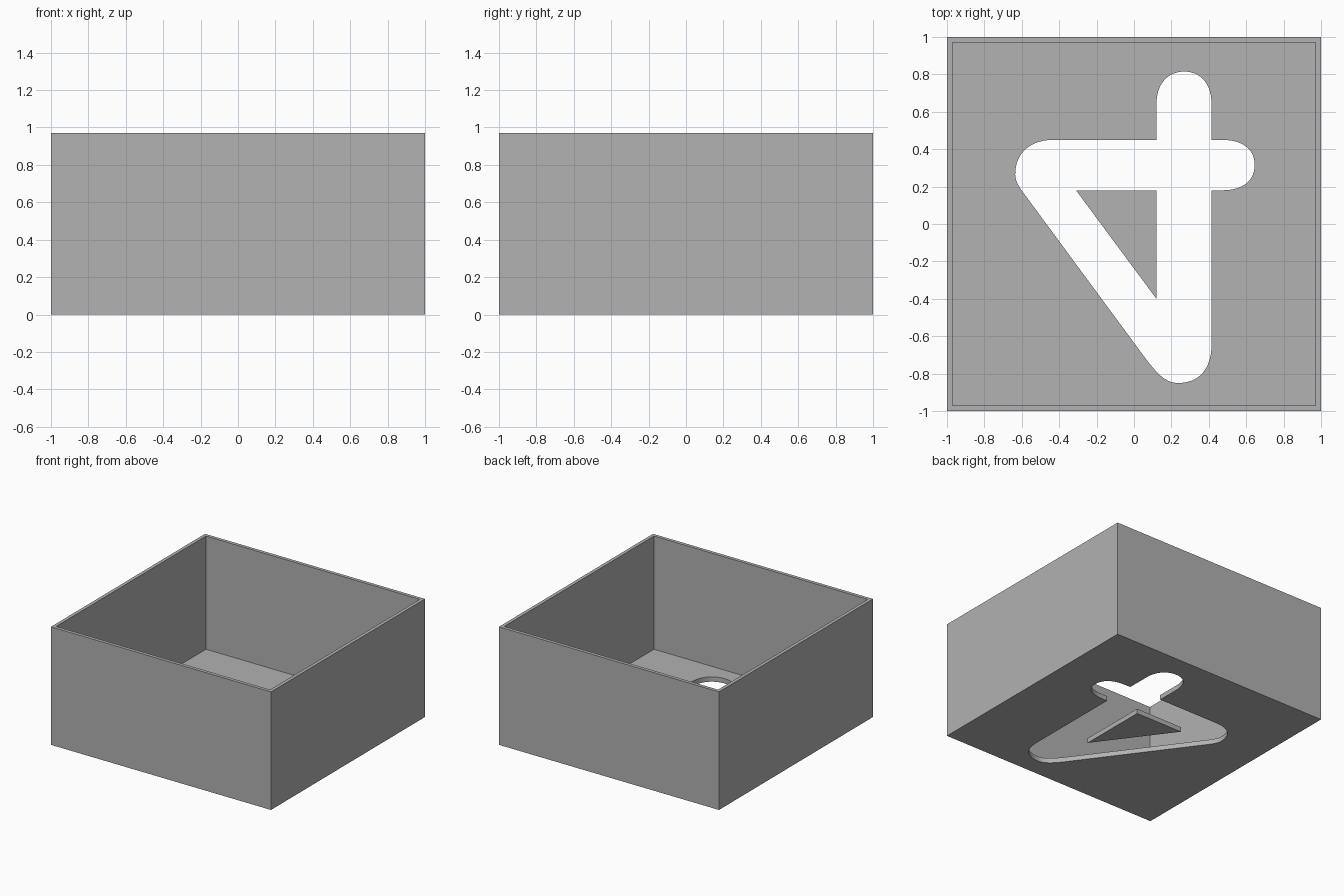
import bpy
import bmesh
from math import radians
from mathutils import Vector
from mathutils.geometry import interpolate_bezier

if "Cube" in bpy.data.objects:
    bpy.data.objects.remove(bpy.data.objects["Cube"], do_unlink=True)

HEIGHT = 0.97
WALL = 0.04

grey = bpy.data.materials.new("plain grey")
grey.use_nodes = True
color = (0.445, 0.445, 0.445, 1)
grey.diffuse_color = color
grey.node_tree.nodes["Principled BSDF"].inputs["Base Color"].default_value = color


def finish(name, bm):
    bmesh.ops.recalc_face_normals(bm, faces=bm.faces)
    mesh = bpy.data.meshes.new(name)
    bm.to_mesh(mesh)
    bm.free()
    mesh.materials.append(grey)
    obj = bpy.data.objects.new(name, mesh)
    bpy.context.collection.objects.link(obj)
    return obj


def prism(name, outline, bottom, top):
    bm = bmesh.new()
    base = bm.faces.new([bm.verts.new((x, y, bottom)) for x, y in outline])
    result = bmesh.ops.extrude_face_region(bm, geom=[base], use_keep_orig=True)
    moved = [v for v in result["geom"] if isinstance(v, bmesh.types.BMVert)]
    bmesh.ops.translate(bm, verts=moved, vec=(0, 0, top - bottom))
    return finish(name, bm)


def trace(start, *steps):
    """Outline from straight steps (one point) and curved steps (two handles, end)."""
    points = [Vector(start)]
    for step in steps:
        if len(step) == 1:
            points.append(Vector(step[0]))
        else:
            a, b, end = (Vector(p) for p in step)
            points += interpolate_bezier(points[-1], a, b, end, 14)[1:]
    return [(p.x, p.y) for p in points]


# Open box: a block whose top is inset by the wall and sunk to the floor
bm = bmesh.new()
bmesh.ops.create_cube(bm, size=2)
for v in bm.verts:
    v.co.z = HEIGHT if v.co.z > 0 else 0
lid = max(bm.faces, key=lambda f: f.calc_center_median().z)
bmesh.ops.inset_individual(bm, faces=[lid], thickness=WALL)
result = bmesh.ops.extrude_face_region(bm, geom=[lid])
moved = [v for v in result["geom"] if isinstance(v, bmesh.types.BMVert)]
bmesh.ops.translate(bm, verts=moved, vec=(0, 0, WALL - HEIGHT))
if lid.is_valid:
    bmesh.ops.delete(bm, geom=[lid], context="FACES_ONLY")
box = finish("open_box", bm)

# Rounded opening through the floor
outline = trace(
    (0.12, 0.45),
    [(0.12, 0.64)],
    [(0.12, 0.75), (0.18, 0.815), (0.27, 0.815)],
    [(0.355, 0.815), (0.415, 0.75), (0.415, 0.64)],
    [(0.415, 0.45)],
    [(0.47, 0.45)],
    [(0.58, 0.45), (0.645, 0.4), (0.645, 0.315)],
    [(0.645, 0.23), (0.58, 0.18), (0.47, 0.18)],
    [(0.415, 0.18)],
    [(0.415, -0.64)],
    [(0.415, -0.78), (0.345, -0.85), (0.235, -0.85)],
    [(0.17, -0.85), (0.125, -0.8), (0.07, -0.73)],
    [(-0.59, 0.165)],
    [(-0.62, 0.205), (-0.635, 0.235), (-0.635, 0.265)],
    [(-0.635, 0.375), (-0.56, 0.45), (-0.43, 0.45)],
)
cutter = prism("opening_cutter", outline, -0.1, 0.2)
cutter.hide_render = True
cut = box.modifiers.new("floor opening", "BOOLEAN")
cut.operation = "DIFFERENCE"
cut.solver = "EXACT"
cut.object = cutter

bpy.ops.object.select_all(action="DESELECT")
box.select_set(True)
bpy.context.view_layer.objects.active = box
bpy.ops.object.modifier_apply(modifier=cut.name)
bpy.data.objects.remove(cutter, do_unlink=True)
bpy.ops.object.shade_smooth_by_angle(angle=radians(30))

# Loose triangle of floor inside the opening
prism("floor_island", [(-0.31, 0.18), (0.12, 0.18), (0.12, -0.4)], 0, WALL)
